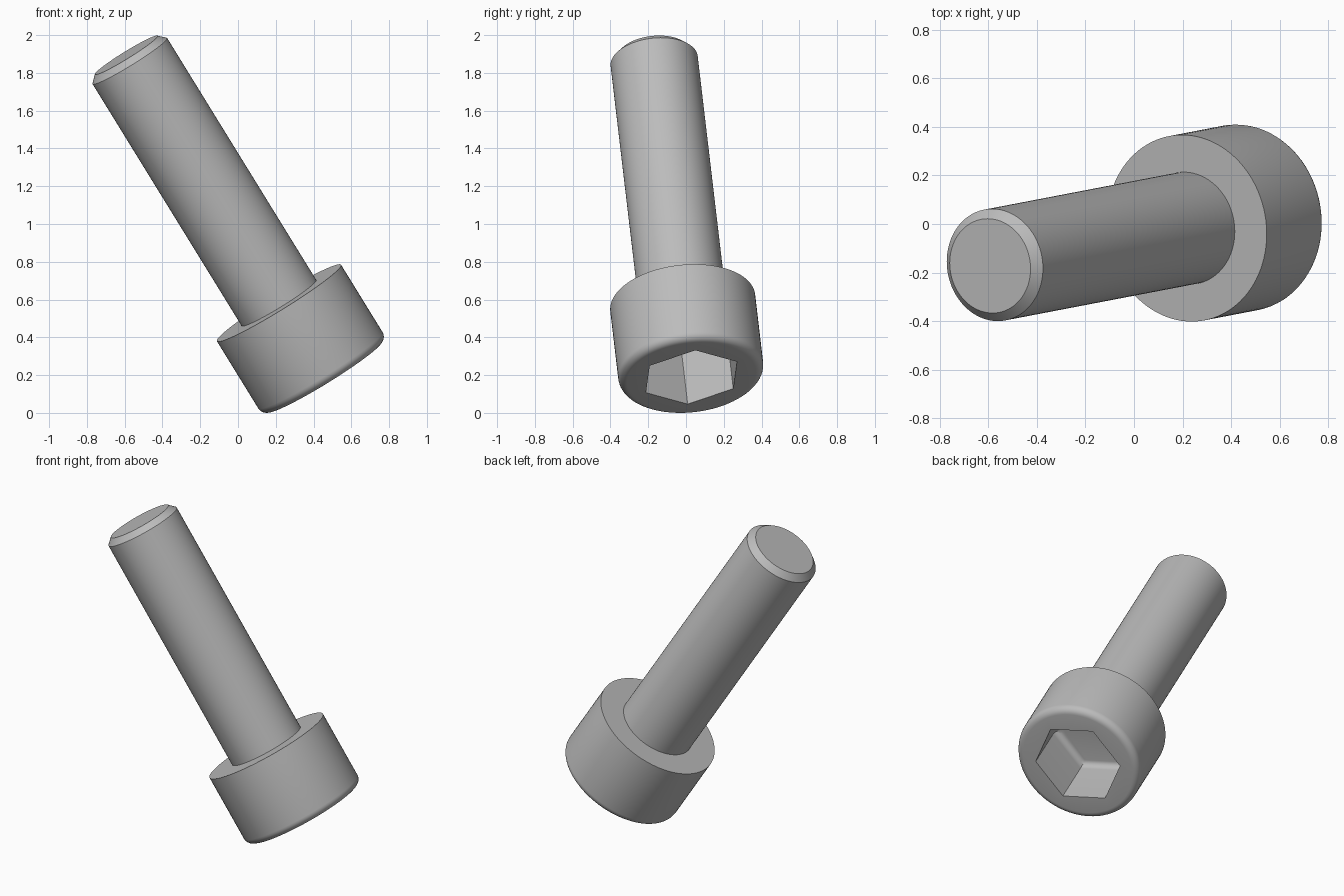
import bpy
import bmesh
from math import pi, sin, cos, radians
from mathutils import Vector, Matrix

if "Cube" in bpy.data.objects:
    bpy.data.objects.remove(bpy.data.objects["Cube"], do_unlink=True)

SEGMENTS = 96
HEAD_R, HEAD_H, ROUND = 0.386, 0.464, 0.043
SHANK_R, TIP_Z, CHAMFER = 0.232, 2.013, 0.037
SOCKET_R, SOCKET_DEPTH, SOCKET_ROUND = 0.269, 0.35, 0.04

steel = bpy.data.materials.new("plain grey steel")
steel.use_nodes = True
steel.diffuse_color = (0.5, 0.5, 0.5, 1)
steel.node_tree.nodes["Principled BSDF"].inputs["Base Color"].default_value = (0.5, 0.5, 0.5, 1)

# Tilted frame: origin at the centre of the socket face, local z along the shank
axis = Vector((-0.522, -0.100, 0.847)).normalized()
corner = Vector((0.455, 0.04, 0.285))
side = axis.cross(corner).normalized()
corner = side.cross(axis)
frame = Matrix((corner, side, axis)).transposed().to_4x4()
frame.translation = (0.459, 0.029, 0.189)


def ring(bm, radius, z, hexagonal):
    verts = []
    for i in range(SEGMENTS):
        angle = 2 * pi * i / SEGMENTS
        r = radius
        if hexagonal:
            r *= cos(pi / 6) / cos(angle % (pi / 3) - pi / 6)
        verts.append(bm.verts.new((r * cos(angle), r * sin(angle), z)))
    return verts


def loft(name, profile):
    """Join rings of (radius, z, hexagonal) and close both ends."""
    bm = bmesh.new()
    rings = [ring(bm, *p) for p in profile]
    for a, b in zip(rings, rings[1:]):
        for i in range(SEGMENTS):
            j = (i + 1) % SEGMENTS
            bm.faces.new((a[i], a[j], b[j], b[i]))
    bm.faces.new(rings[0])
    bm.faces.new(rings[-1])
    bmesh.ops.recalc_face_normals(bm, faces=bm.faces)
    mesh = bpy.data.meshes.new(name)
    bm.to_mesh(mesh)
    bm.free()
    mesh.materials.append(steel)
    obj = bpy.data.objects.new(name, mesh)
    bpy.context.collection.objects.link(obj)
    obj.matrix_world = frame
    bpy.ops.object.select_all(action="DESELECT")
    obj.select_set(True)
    bpy.context.view_layer.objects.active = obj
    bpy.ops.object.shade_smooth_by_angle(angle=radians(30))
    return obj


quarter = [i * pi / 12 for i in range(7)]

# Head: socket floor with soft edge, socket walls, rounded rim, bearing face
floor = [(SOCKET_R - SOCKET_ROUND * (1 - sin(t)),
          SOCKET_DEPTH - SOCKET_ROUND * (1 - cos(t)), True) for t in quarter]
rim = [(HEAD_R - ROUND * (1 - sin(t)), ROUND * (1 - cos(t)), False) for t in quarter]
loft("socket_head", floor + [(SOCKET_R, 0, True)] + rim + [(HEAD_R, HEAD_H, False)])

# Shank: plain cylinder with a chamfered tip
loft("shank", [(SHANK_R, HEAD_H - 0.02, False),
               (SHANK_R, TIP_Z - CHAMFER, False),
               (SHANK_R - CHAMFER, TIP_Z, False)])
